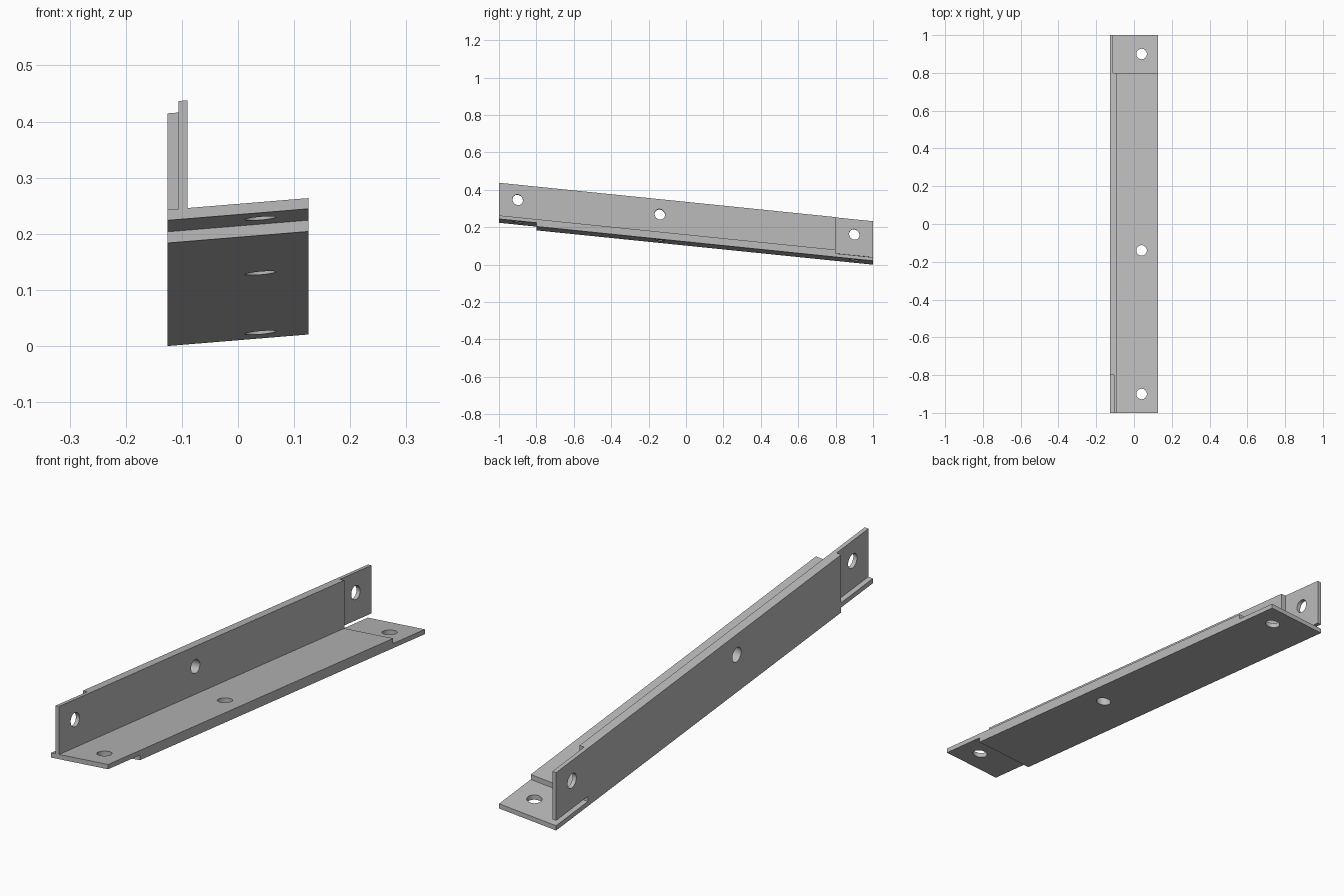
import bpy, bmesh, math
from mathutils import Matrix, Vector

cube = bpy.data.objects.get("Cube")
if cube:
    bpy.data.objects.remove(cube, do_unlink=True)

HALF_W, HALF_L = 0.126, 1.0
INNER, FLANGE_TOP, WEB_TOP = -0.09, 0.039, 0.231   # angle section
LAP_Y, LAP_Z, LAP_X = 0.8, 0.02, -0.108            # half-thickness laps
HOLE_R = 0.028
FAR = 0.5

steel = bpy.data.materials.new("plain_grey_steel")
steel.use_nodes = True
grey = (0.5, 0.5, 0.5, 1)
steel.diffuse_color = grey
steel.node_tree.nodes["Principled BSDF"].inputs["Base Color"].default_value = grey


def add_object(name, bm):
    bmesh.ops.recalc_face_normals(bm, faces=bm.faces)
    mesh = bpy.data.meshes.new(name)
    bm.to_mesh(mesh)
    bm.free()
    mesh.materials.append(steel)
    obj = bpy.data.objects.new(name, mesh)
    bpy.context.collection.objects.link(obj)
    return obj


def box_cutter(lo, hi):
    lo, hi = Vector(lo), Vector(hi)
    bm = bmesh.new()
    bmesh.ops.create_cube(bm, size=1, matrix=Matrix.Translation((lo + hi) / 2)
                          @ Matrix.Diagonal((*(hi - lo), 1)))
    return add_object("lap_cutter", bm)


def hole_cutter(centre, across):
    bm = bmesh.new()
    turn = Matrix.Rotation(math.pi / 2 if across else 0, 4, 'Y')
    bmesh.ops.create_cone(bm, cap_ends=True, segments=32, radius1=HOLE_R,
                          radius2=HOLE_R, depth=0.1,
                          matrix=Matrix.Translation(centre) @ turn)
    return add_object("hole_cutter", bm)


# L-shaped bar extruded along its length
bm = bmesh.new()
profile = [(-HALF_W, 0), (HALF_W, 0), (HALF_W, FLANGE_TOP),
           (INNER, FLANGE_TOP), (INNER, WEB_TOP), (-HALF_W, WEB_TOP)]
face = bm.faces.new([bm.verts.new((x, -HALF_L, z)) for x, z in profile])
ext = bmesh.ops.extrude_face_region(bm, geom=[face])
bmesh.ops.translate(bm, vec=(0, 2 * HALF_L, 0),
                    verts=[v for v in ext["geom"] if isinstance(v, bmesh.types.BMVert)])
bar = add_object("angle_bar", bm)

# Front laps: under the flange and outside the web
# Back laps: over the flange and inside the web, with a slot below the web
cutters = [
    box_cutter((-FAR, -2, -FAR), (FAR, -LAP_Y, LAP_Z)),
    box_cutter((-FAR, -2, FLANGE_TOP), (LAP_X + 0.002, -LAP_Y, FAR)),
    box_cutter((LAP_X - 0.002, LAP_Y, LAP_Z - 0.001), (FAR, 2, FAR)),
    box_cutter((-FAR, LAP_Y, LAP_Z - 0.001), (-0.1, 2, FLANGE_TOP)),
]
# Bolt holes through both legs
for y in (-0.9, -0.14, 0.9):
    cutters.append(hole_cutter((0.04, y, LAP_Z), False))
    cutters.append(hole_cutter((LAP_X, y, 0.15), True))

bpy.context.view_layer.objects.active = bar
for cutter in cutters:
    cutter.hide_render = True
    mod = bar.modifiers.new("cut", 'BOOLEAN')
    mod.operation = 'DIFFERENCE'
    mod.solver = 'EXACT'
    mod.object = cutter
    bpy.ops.object.modifier_apply(modifier=mod.name)
for cutter in cutters:
    bpy.data.objects.remove(cutter, do_unlink=True)

# Slope the bar along its length and slightly across its width
for v in bar.data.vertices:
    v.co.z += 0.082 * (v.co.x + HALF_W) + 0.102 * (HALF_L - v.co.y)

bpy.ops.object.select_all(action='DESELECT')
bar.select_set(True)
bpy.ops.object.shade_smooth_by_angle(angle=math.radians(30))
